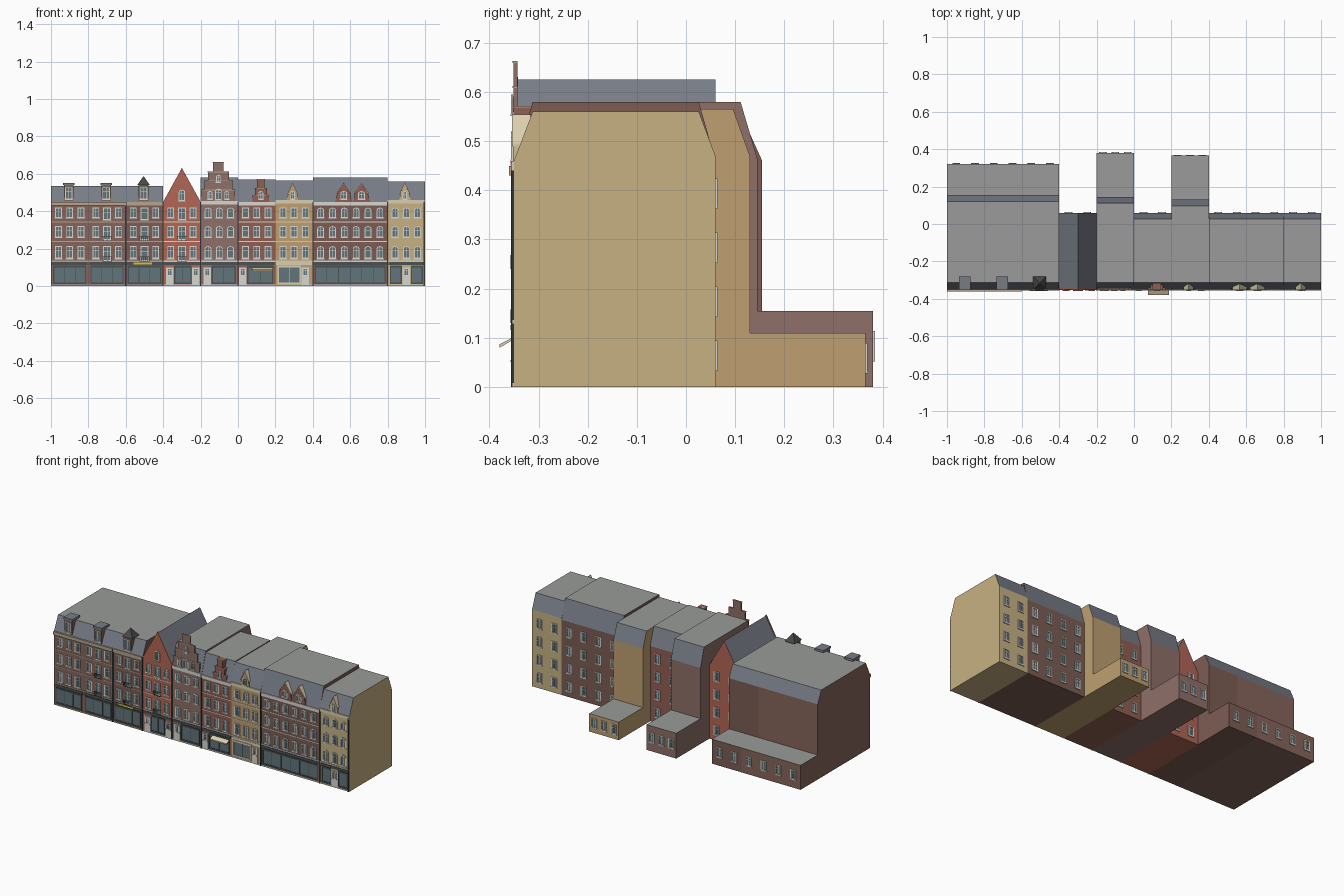
import bpy, bmesh, math

if "Cube" in bpy.data.objects:
    bpy.data.objects.remove(bpy.data.objects["Cube"])

MATS = {}
PAL = {'flat': '989a98', 'slate': '777c86', 'dark': '4a4a4c', 'white': 'd8d6d0', 'glass': '61747a',
       'shop': '4b5152', 'stone': 'b5a58c', 'yellow': 'd8c23a', 'iron': '34383a', 'cream': 'd9cfae',
       'brown': '85655c', 'umber': '7c5d55', 'red': 'b06656', 'rust': '8f5f53', 'tan': 'bd9f70',
       'sand': 'c6b083', 'plum': '8d6f68'}

def mat(key):
    if key not in MATS:
        m = bpy.data.materials.new(key)
        rgb = [(int(PAL[key][i:i + 2], 16) / 255) ** 2.2 for i in (0, 2, 4)]
        m.diffuse_color = (*rgb, 1)
        m.use_nodes = True
        m.node_tree.nodes["Principled BSDF"].inputs["Base Color"].default_value = m.diffuse_color
        MATS[key] = m
    return MATS[key]

def finish(name, bm, *keys, pick=None):
    """Turn a bmesh into an object; pick(normal) chooses the material slot."""
    bmesh.ops.recalc_face_normals(bm, faces=bm.faces)
    bm.normal_update()
    if pick:
        for f in bm.faces:
            f.material_index = pick(f.normal)
    me = bpy.data.meshes.new(name)
    bm.to_mesh(me)
    bm.free()
    for k in keys:
        me.materials.append(mat(k))
    ob = bpy.data.objects.new(name, me)
    bpy.context.collection.objects.link(ob)
    return ob

def loft(bm, a, b):
    """Closed solid between two matching outlines."""
    va, vb = [bm.verts.new(p) for p in a], [bm.verts.new(p) for p in b]
    bm.faces.new(va)
    bm.faces.new(vb[::-1])
    for i in range(len(va)):
        j = (i + 1) % len(va)
        bm.faces.new((va[i], vb[i], vb[j], va[j]))

def prism(bm, pts, y0, y1):
    loft(bm, [(x, y0, z) for x, z in pts], [(x, y1, z) for x, z in pts])

def box(bm, x0, x1, y0, y1, z0, z1):
    prism(bm, [(x0, z0), (x1, z0), (x1, z1), (x0, z1)], y0, y1)

def ring(bm, outer, inner, y0, y1):
    rows = [[bm.verts.new((x, y, z)) for x, z in p] for p, y in
            ((outer, y0), (inner, y0), (inner, y1), (outer, y1))]
    n = len(outer)
    for k in range(4):
        a, b = rows[k], rows[(k + 1) % 4]
        for i in range(n):
            bm.faces.new((a[i], a[(i + 1) % n], b[(i + 1) % n], b[i]))

def outline(x, z, w, h, arch=False):
    """Window outline about centre (x, z), flat or arched head."""
    a, b = w / 2, h / 2
    pts = [(x - a, z - b), (x + a, z - b)]
    if arch:
        r = a * .7
        return pts + [(x + a * math.cos(t * math.pi / 6), z + b - r + r * math.sin(t * math.pi / 6))
                      for t in range(7)]
    return pts + [(x + a, z + b), (x - a, z + b)]

def window(fr, gl, x, z, w, h, y=-.35, s=-1, arch=False):
    ring(fr, outline(x, z, w, h, arch), outline(x, z, w - .009, h - .009, arch), y, y + s * .004)
    prism(gl, outline(x, z, w - .008, h - .008, arch), y - s * .001, y + s * .001)
    box(fr, x - .0012, x + .0012, y, y + s * .0025, z - h / 2, z + h / 2)
    box(fr, x - w / 2, x + w / 2, y, y + s * .0025, z + h * .12, z + h * .12 + .0025)
    box(fr, x - w / 2 - .003, x + w / 2 + .003, y, y + s * .005, z - h / 2 - .004, z - h / 2)

# x0, x1, wall, eave, top, back, annex depth, annex height, arched, doors, trim
HOUSES = [
    (-1, -.8, 'brown', .45, .535, .155, .32, .15, False, [], 'stone'),
    (-.8, -.6, 'brown', .45, .535, .155, .32, .15, False, [], 'stone'),
    (-.6, -.4, 'umber', .45, .535, .155, .32, .15, False, [], 'stone'),
    (-.4, -.2, 'red', .45, .625, .06, 0, 0, False, [-.365, -.225], 'white'),
    (-.2, 0, 'plum', .455, .58, .145, .38, .155, True, [-.165], 'white'),
    (0, .2, 'rust', .45, .57, .06, 0, 0, False, [.025], 'white'),
    (.2, .4, 'tan', .46, .565, .13, .365, .11, False, [.36], 'cream'),
    (.4, .8, 'umber', .45, .58, .06, 0, 0, True, [], 'white'),
    (.8, 1, 'sand', .46, .56, .06, 0, 0, True, [.9], 'cream')]
ROWS = (.18, .29, .392)

for n, (x0, x1, wall, eave, top, back, ann, ah, arch, doors, trim) in enumerate(HOUSES, 1):
    mid = (x0 + x1) / 2
    # body with roof
    bm = bmesh.new()
    if n == 4:
        prism(bm, [(x0, 0), (x1, 0), (x1, eave), (mid, top), (x0, eave)], -.345, back)
    else:
        p = [(-.35, 0), (-.35, eave), (-.312, top), (back - .034, top), (back, eave + .01)]
        p += [(back, ah), (ann, ah), (ann, 0)] if ann else [(back, 0)]
        loft(bm, [(x0, y, z) for y, z in p], [(x1, y, z) for y, z in p])
    finish(f'house_{n}_body', bm, wall, 'slate', 'flat',
           pick=lambda v: 2 if v.z > .95 else 1 if v.z > .1 else 0)
    if n == 4:
        bm = bmesh.new()
        prism(bm, [(x0, 0), (x1, 0), (x1, eave), (mid, top + .006), (x0, eave)], -.35, -.342)
        finish('house_4_front_gable', bm, wall)

    # windows, front and back
    fr, gl = bmesh.new(), bmesh.new()
    cols = 6 if n == 8 else 3
    step = (x1 - x0 - .02) / cols
    xs = [x0 + .01 + step * (i + .5) for i in range(cols)]
    for r, z in enumerate(ROWS):
        for i, x in enumerate(xs):
            tall = n in (2, 3, 4) and i == 1
            window(fr, gl, x, z - (.006 if tall else 0), .042 if tall else .036,
                   (.078 if tall else .066) - .006 * r, arch=arch)
    yb, rows, bc = (ann, [ah * .55], 2 if n < 4 else 3) if ann else (back, (.065, .175, .285, .395), cols // 3 * 2)
    for z in rows:
        for i in range(bc):
            window(fr, gl, x0 + (x1 - x0) * (i + .5) / bc, z, .036, .058, yb, 1)
    # shop front glazing, split by posts around the doors
    sh = bmesh.new()
    box(sh, x0 + .004, x1 - .004, -.354, -.35, .112, .128)
    edges = [x0 + .012, x1 - .012]
    for d in doors:
        box(fr, d - .02, d + .02, -.353, -.35, .004, .1)
        window(fr, gl, d, .075, .028, .04, y=-.3525)
        edges += [d - .024, d + .024]
    edges.sort()
    for a, b in zip(edges[::2], edges[1::2]):
        if b - a > .02:
            ring(sh, outline((a + b) / 2, .06, b - a, .1), outline((a + b) / 2, .06, b - a - .012, .08),
                 -.35, -.354)
            box(gl, a + .005, b - .005, -.351, -.349, .02, .102)
            k = max(1, round((b - a) / .06))
            for i in range(1, k):
                x = a + (b - a) * i / k
                box(sh, x - .0015, x + .0015, -.353, -.35, .015, .105)
    finish(f'house_{n}_frames', fr, 'white')
    finish(f'house_{n}_glass', gl, 'glass')
    finish(f'house_{n}_shop_front', sh, 'cream' if n == 7 else 'shop')
    # string courses and cornice
    tr = bmesh.new()
    box(tr, x0, x1, -.353, -.35, .129, .136)
    box(tr, x0, x1, -.353, -.35, 0, .008)
    if n not in (5, 9):
        for z in (.236, .34):
            box(tr, x0, x1, -.352, -.35, z, z + .005)
    if n != 4:
        box(tr, x0, x1, -.36 if n < 3 else -.355, -.345, eave - .02, eave)
    finish(f'house_{n}_cornices', tr, trim)

# flat-roofed dormers on the left houses, the third with a pyramid cap
for n, x in ((1, -.905), (2, -.705), (3, -.505)):
    bm, fr, gl = bmesh.new(), bmesh.new(), bmesh.new()
    box(bm, x - .026, x + .026, -.348, -.285, .45, .54)
    window(fr, gl, x, .495, .04, .065, y=-.348)
    finish(f'dormer_{n}', bm, 'brown')
    finish(f'dormer_{n}_frame', fr, 'white')
    finish(f'dormer_{n}_glass', gl, 'glass')
    cap = bmesh.new()
    if n < 3:
        box(cap, x - .03, x + .03, -.352, -.28, .54, .552)
    else:
        base = [cap.verts.new((x + a * .034, -.316 + b * .035, .54)) for a, b in ((-1, -1), (1, -1), (1, 1), (-1, 1))]
        tip = cap.verts.new((x, -.316, .588))
        cap.faces.new(base)
        for i in range(4):
            cap.faces.new((base[i], base[(i + 1) % 4], tip))
    finish(f'dormer_{n}_cap', cap, 'dark' if n == 3 else 'slate')

# stepped gables: half-outline steps (half width, height), mirrored
def stepped(name, cx, z0, steps, y0, y1, key):
    right, z = [], z0
    for w, h in steps:
        right += [(w, z), (w, h)]
        z = h
    bm = bmesh.new()
    prism(bm, [(cx + w, h) for w, h in right] + [(cx - w, h) for w, h in right[::-1]], y0, y1)
    finish(name, bm, key)
    cap = bmesh.new()
    for w, h in steps:
        box(cap, cx - w - .002, cx + w + .002, y0 - .002, y1, h - .004, h)
    finish(name + '_copings', cap, 'stone')

stepped('tall_stepped_gable', -.105, .45, [(.09, .515), (.075, .565), (.056, .612), (.028, .663)], -.351, -.343, 'plum')
stepped('small_stepped_gable', .122, .45, [(.045, .485), (.032, .525), (.02, .572)], -.351, -.315, 'rust')

# pointed dormers on the right houses
for n, (x, w, h, key) in enumerate(((.292, .032, .545, 'tan'), (.565, .046, .548, 'rust'),
                                    (.66, .046, .548, 'rust'), (.892, .032, .548, 'sand')), 1):
    bm, rf = bmesh.new(), bmesh.new()
    ze = .495
    prism(bm, [(x - w, .45), (x + w, .45), (x + w * .75, ze), (x, h), (x - w * .75, ze)], -.352, -.318)
    for s in (-1, 1):
        prism(rf, [(x + s * w * .85, ze - .006), (x + s * w * .85, ze), (x, h + .006), (x, h)], -.354, -.316)
    finish(f'pointed_dormer_{n}', bm, key)
    finish(f'pointed_dormer_{n}_coping', rf, 'cream')
# attic windows in the gables
fr, gl = bmesh.new(), bmesh.new()
for x, z, w, h in ((-.3, .485, .034, .06), (-.105, .49, .036, .06), (-.15, .485, .026, .045), (-.06, .485, .026, .045),
                   (-.105, .575, .024, .04), (.122, .485, .026, .045), (.292, .485, .024, .045),
                   (.565, .485, .036, .045), (.66, .485, .036, .045), (.892, .485, .024, .045)):
    window(fr, gl, x, z, w, h, y=-.352, arch=True)
finish('attic_frames', fr, 'white')
finish('attic_glass', gl, 'glass')

# awning, sign board, balconies and drainpipes
bm = bmesh.new()
prof = [(-.35, .102), (-.35, .097), (-.379, .08), (-.379, .087)]
loft(bm, [(.075, y, z) for y, z in prof], [(.188, y, z) for y, z in prof])
finish('awning', bm, 'cream')
bm = bmesh.new()
box(bm, -.56, -.46, -.357, -.354, .116, .126)
finish('sign_board', bm, 'yellow')
bm = bmesh.new()
for x in (-.7, -.5, -.3):
    for z in ROWS[:2]:
        box(bm, x - .026, x + .026, -.357, -.35, z - .05, z - .046)
        box(bm, x - .026, x + .026, -.357, -.3555, z - .025, z - .022)
        for i in range(8):
            px = x - .025 + i * .05 / 7
            box(bm, px - .0007, px + .0007, -.357, -.3555, z - .046, z - .022)
finish('balconies', bm, 'iron')
bm = bmesh.new()
for x in (-.6, -.4, -.2, 0, .4, .8, .995):
    box(bm, x - .003, x + .003, -.356, -.35, .0, .45)
finish('drainpipes', bm, 'iron')
